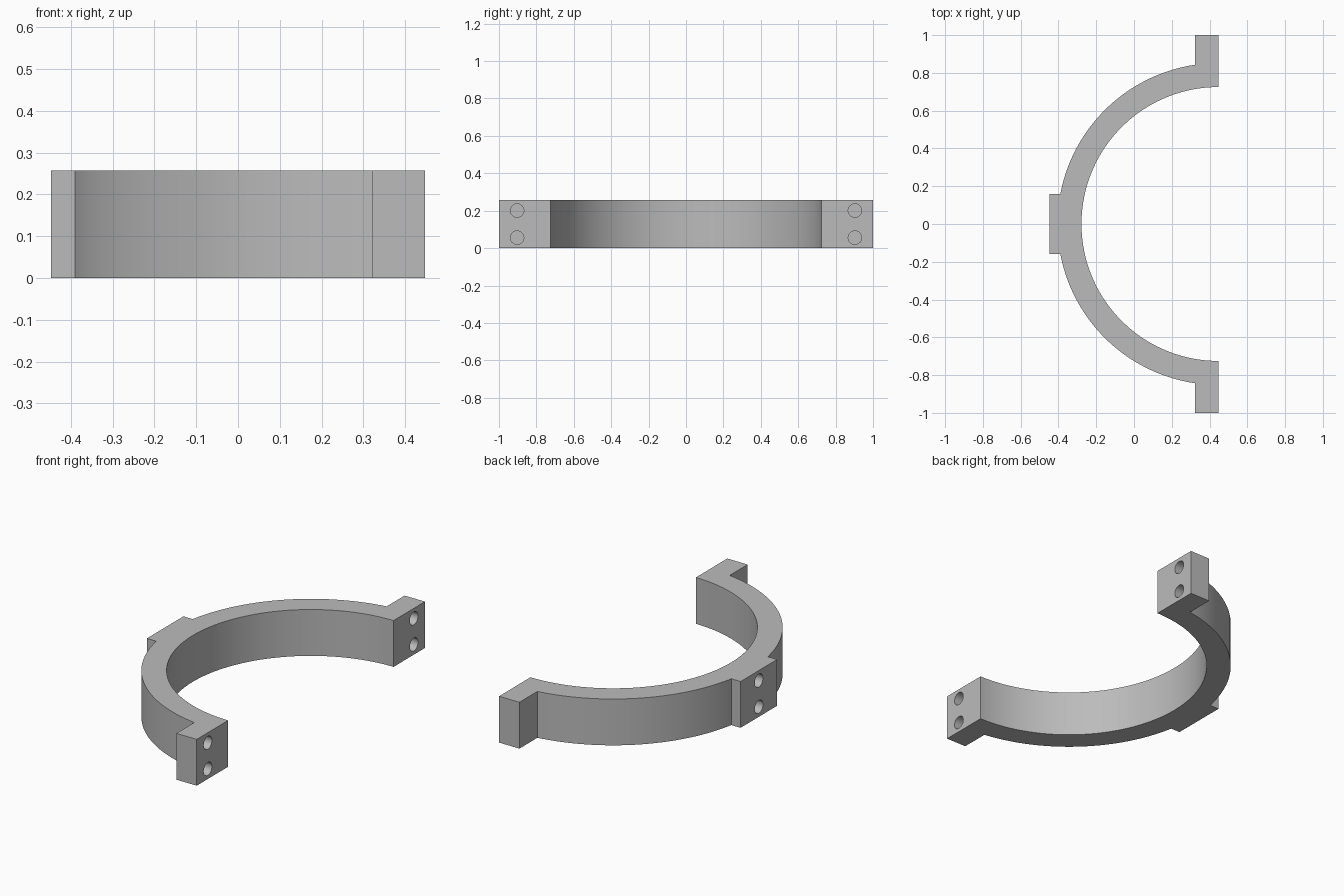
import bpy, bmesh, math
from mathutils import Matrix, Vector

cube = bpy.data.objects.get("Cube")
if cube:
    bpy.data.objects.remove(cube, do_unlink=True)

HEIGHT = 0.257
FACE_X = 0.447             # split plane of the half clamp, also the ring centre
R_IN, R_OUT = 0.725, 0.852
LUG_X, PAD_Y = 0.322, 0.16
HOLE_R, HOLE_DEPTH = 0.036, 0.1
STEPS = 48

grey = bpy.data.materials.new("plain grey")
grey.use_nodes = True
COLOUR = (0.5, 0.5, 0.5, 1)
grey.diffuse_color = COLOUR
grey.node_tree.nodes["Principled BSDF"].inputs["Base Color"].default_value = COLOUR


def arc(radius, start, end):
    """Points around the ring centre, angle measured from the -x axis."""
    angles = [start + (end - start) * i / STEPS for i in range(STEPS + 1)]
    return [(FACE_X - radius * math.cos(a), radius * math.sin(a)) for a in angles]


def new_object(name, bm):
    bmesh.ops.recalc_face_normals(bm, faces=bm.faces[:])
    mesh = bpy.data.meshes.new(name)
    bm.to_mesh(mesh)
    bm.free()
    mesh.materials.append(grey)
    obj = bpy.data.objects.new(name, mesh)
    bpy.context.collection.objects.link(obj)
    return obj


# Half ring outline with end lug and middle pad, mirrored across y
lug_angle = math.acos((FACE_X - LUG_X) / R_OUT)
pad_angle = math.asin(PAD_Y / R_OUT)
outer = [(-FACE_X, PAD_Y)] + arc(R_OUT, pad_angle, lug_angle) + [(LUG_X, 1), (FACE_X, 1)]
half = outer + arc(R_IN, math.pi / 2, 0)
outline = half + [(x, -y) for x, y in reversed(half[:-1])]

bm = bmesh.new()
cap = bm.faces.new([bm.verts.new((x, y, 0)) for x, y in outline])
side = bmesh.ops.extrude_face_region(bm, geom=[cap], use_keep_orig=True)
bmesh.ops.translate(bm, vec=(0, 0, HEIGHT),
                    verts=[v for v in side["geom"] if isinstance(v, bmesh.types.BMVert)])
clamp = new_object("half_ring_clamp", bm)

# Blind bolt holes: a pair in each lug face and a pair in the pad
bm = bmesh.new()
for x, y in ((FACE_X, 0.903), (FACE_X, -0.903), (-FACE_X, 0)):
    for z in (0.056, 0.201):
        place = Matrix.Translation(Vector((x, y, z))) @ Matrix.Rotation(math.pi / 2, 4, "Y")
        bmesh.ops.create_cone(bm, cap_ends=True, segments=32, radius1=HOLE_R,
                              radius2=HOLE_R, depth=2 * HOLE_DEPTH, matrix=place)
cutter = new_object("hole_cutter", bm)
cutter.hide_render = True

cut = clamp.modifiers.new("bolt holes", "BOOLEAN")
cut.operation = "DIFFERENCE"
cut.solver = "EXACT"
cut.object = cutter
bpy.ops.object.select_all(action="DESELECT")
clamp.select_set(True)
bpy.context.view_layer.objects.active = clamp
bpy.ops.object.modifier_apply(modifier=cut.name)
bpy.data.objects.remove(cutter, do_unlink=True)

bpy.ops.object.shade_smooth_by_angle(angle=math.radians(30))
